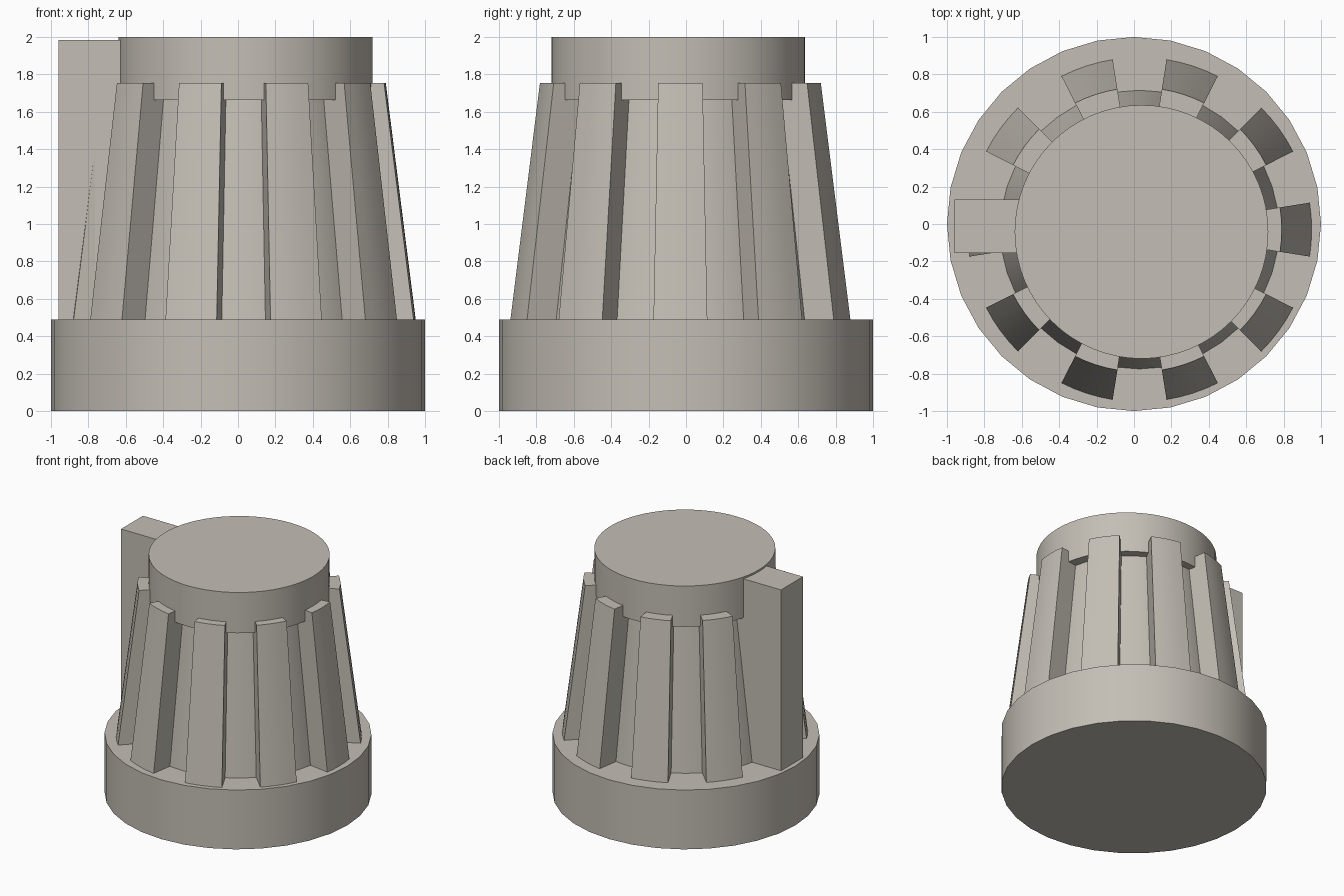
import bpy, bmesh, math
from mathutils import Matrix

cube = bpy.data.objects.get("Cube")
if cube:
    bpy.data.objects.remove(cube, do_unlink=True)

# One warm grey plastic for every part
COLOUR = (0.55, 0.515, 0.46, 1.0)
mat = bpy.data.materials.new("warm_grey")
mat.use_nodes = True
mat.diffuse_color = COLOUR
mat.node_tree.nodes["Principled BSDF"].inputs["Base Color"].default_value = COLOUR

KX, KY = 0.03, -0.03      # axis of the ribbed grip
BASE_TOP, RIB_TOP, CAP_BOTTOM = 0.49, 1.755, 1.663


def finish(name, bm):
    bmesh.ops.recalc_face_normals(bm, faces=bm.faces[:])
    mesh = bpy.data.meshes.new(name)
    bm.to_mesh(mesh)
    bm.free()
    mesh.materials.append(mat)
    obj = bpy.data.objects.new(name, mesh)
    bpy.context.collection.objects.link(obj)
    bpy.ops.object.select_all(action='DESELECT')
    obj.select_set(True)
    bpy.context.view_layer.objects.active = obj
    bpy.ops.object.shade_smooth_by_angle(angle=math.radians(30))
    return obj


def frustum(name, x, y, z0, z1, r0, r1, sides):
    bm = bmesh.new()
    bmesh.ops.create_cone(bm, cap_ends=True, segments=sides, radius1=r0, radius2=r1,
                          depth=z1 - z0,
                          matrix=Matrix.Translation((x, y, (z0 + z1) / 2)))
    return finish(name, bm)


def rib(name, centre_deg, half_deg=9.0, steps=4):
    """Tapered wedge whose outer face follows a cone."""
    bm = bmesh.new()
    rings = []
    for z, outer, inner in ((BASE_TOP, 0.92, 0.60), (RIB_TOP, 0.76, 0.50)):
        arc = [math.radians(centre_deg - half_deg + 2 * half_deg * i / steps)
               for i in range(steps + 1)]
        pts = [(outer, a) for a in arc] + [(inner, a) for a in reversed(arc)]
        rings.append([bm.verts.new((KX + r * math.cos(a), KY + r * math.sin(a), z))
                      for r, a in pts])
    low, high = rings
    n = len(low)
    bm.faces.new(low[::-1])
    bm.faces.new(high)
    for i in range(n):
        j = (i + 1) % n
        bm.faces.new((low[i], low[j], high[j], high[i]))
    return finish(name, bm)


# Wide skirt, tapered core and slightly off-centre cap
frustum("base_skirt", 0, 0, 0, BASE_TOP, 1.0, 1.0, 32)
frustum("grip_core", KX, KY, BASE_TOP, CAP_BOTTOM + 0.05, 0.745, 0.60, 40)
frustum("top_cap", 0.04, -0.042, CAP_BOTTOM, 2.0, 0.678, 0.678, 64)

# Ten grip ribs
for k in range(10):
    rib(f"grip_rib_{k + 1}", 36 * k)

# Pointer block on the right side
x0, x1, y0, y1, z0, z1 = -0.96, -0.40, -0.156, 0.13, BASE_TOP - 0.03, 1.985
bm = bmesh.new()
bmesh.ops.create_cube(bm, size=1.0, matrix=Matrix.Translation(
    ((x0 + x1) / 2, (y0 + y1) / 2, (z0 + z1) / 2)) @ Matrix.Diagonal((x1 - x0, y1 - y0, z1 - z0, 1)))
finish("pointer_block", bm)
